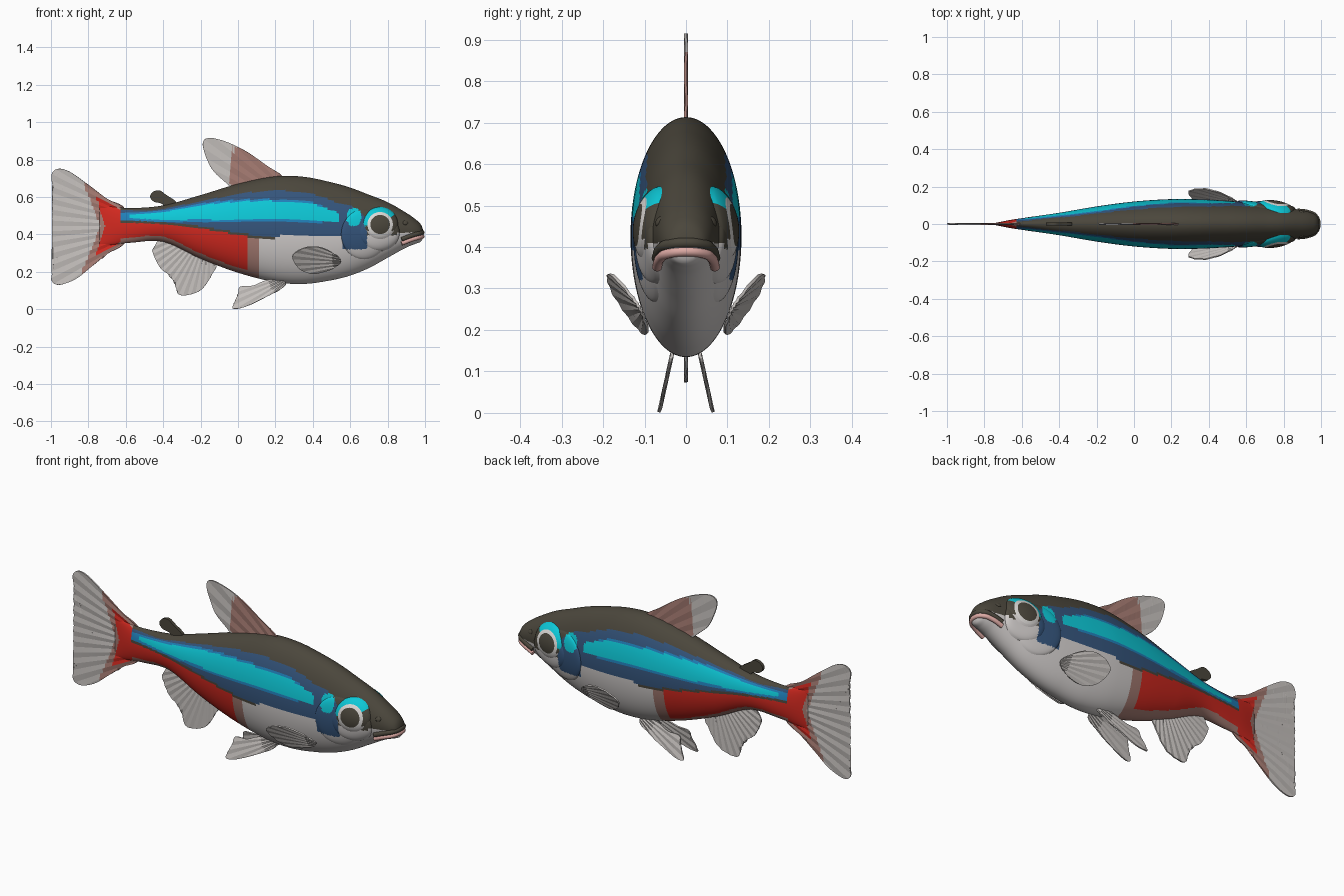
import bpy, bmesh, math
from mathutils import Vector

if "Cube" in bpy.data.objects:
    bpy.data.objects.remove(bpy.data.objects["Cube"], do_unlink=True)

PALETTE = {
    "olive brown": (.07, .062, .045), "deep blue": (.035, .09, .2), "mid blue": (.015, .22, .5),
    "cyan": (.004, .58, .68), "red": (.65, .022, .014), "dusty pink": (.38, .2, .17),
    "pale belly": (.64, .61, .6), "fin grey": (.55, .52, .5), "lip pink": (.72, .4, .37),
    "eye white": (.72, .7, .68),
}
MATERIALS = {}
for label, rgb in PALETTE.items():
    mat = bpy.data.materials.new(label)
    mat.use_nodes = True
    mat.diffuse_color = (*rgb, 1)
    mat.node_tree.nodes["Principled BSDF"].inputs["Base Color"].default_value = (*rgb, 1)
    MATERIALS[label] = mat


def key(points, x, i=1):
    """Smooth interpolation of column i of a table sorted by x."""
    n = len(points)
    if x <= points[0][0]:
        return points[0][i]
    if x >= points[-1][0]:
        return points[-1][i]
    k = next(j for j in range(n - 1) if points[j + 1][0] >= x)

    def slope(j):
        a, b = points[max(j - 1, 0)], points[min(j + 1, n - 1)]
        return (b[i] - a[i]) / (b[0] - a[0])
    a, b = points[k], points[k + 1]
    d = b[0] - a[0]
    t = (x - a[0]) / d
    return ((1 + 2 * t) * (1 - t) ** 2 * a[i] + t * (1 - t) ** 2 * d * slope(k)
            + t * t * (3 - 2 * t) * b[i] + t * t * (t - 1) * d * slope(k + 1))


def finish(name, bm, rule, smooth=True, paired=False, thickness=0):
    """Turn a bmesh into an object, colouring its faces by a rule of x and z."""
    bmesh.ops.recalc_face_normals(bm, faces=bm.faces)
    mesh = bpy.data.meshes.new(name)
    bm.to_mesh(mesh)
    bm.free()
    labels = [rule(p.center.x, p.center.z) for p in mesh.polygons]
    used = sorted(set(labels))
    for label in used:
        mesh.materials.append(MATERIALS[label])
    for p, label in zip(mesh.polygons, labels):
        p.material_index = used.index(label)
        p.use_smooth = smooth
    obj = bpy.data.objects.new(name, mesh)
    bpy.context.collection.objects.link(obj)
    if thickness:
        mod = obj.modifiers.new("Thickness", 'SOLIDIFY')
        mod.thickness, mod.offset = thickness, 0
    if paired:
        mod = obj.modifiers.new("Both sides", 'MIRROR')
        mod.use_axis = (False, True, False)
    return obj


# Body stations: x, back height, belly height, half width
BODY = [(-.74, .55, .34, .006), (-.66, .548, .345, .022), (-.58, .54, .355, .034),
        (-.4, .555, .36, .06), (-.2, .61, .27, .094), (0, .67, .195, .12), (.2, .71, .145, .133),
        (.35, .708, .135, .132), (.5, .678, .155, .124), (.6, .65, .18, .116), (.7, .612, .22, .105),
        (.8, .572, .275, .09), (.9, .515, .33, .073), (.95, .48, .35, .06), (.98, .45, .363, .042),
        (.99, .42, .385, .022)]
# Colour boundaries along the flank
BLUE_TOP = [(-.62, .53), (-.45, .53), (-.2, .577), (0, .615), (.2, .635), (.4, .615), (.58, .55)]
CYAN_TOP = [(-.58, .505), (-.4, .52), (-.2, .555), (0, .575), (.2, .577), (.4, .56), (.54, .515)]
CYAN_LOW = [(-.58, .487), (-.4, .478), (0, .48), (.2, .48), (.54, .47)]
BLUE_LOW = [(-.62, .475), (-.4, .466), (-.2, .443), (0, .41), (.1, .395), (.5, .39)]


def half_width(x, z):
    top, low, w = (key(BODY, x, i) for i in (1, 2, 3))
    return w * math.sqrt(max(0, 1 - ((2 * z - top - low) / (top - low)) ** 2))


def tail_colour(x, z):
    spread = abs(z - .445)
    if x > -.71 - .33 * spread and spread < .08 - .6 * (x + .62):
        return "red"
    return "dusty pink" if x > -.735 - .4 * spread else "fin grey"


def head_colour(x, z):
    if ((x - .62) / .04) ** 2 + ((z - .492) / .048) ** 2 < 1:
        return "cyan"
    if x < .69 and .32 < z < .56 - .8 * max(0, x - .6):
        return "deep blue"
    return "olive brown" if z > (.395 if x < .85 else .41) else "pale belly"


def body_colour(x, z):
    if x > .56:
        return head_colour(x, z)
    if x < -.63:
        return tail_colour(x, z)
    if z > key(BLUE_TOP, x):
        return "olive brown"
    low, top = key(CYAN_LOW, x), key(CYAN_TOP, x)
    if -.58 < x < .54 and low < z < top:
        return "cyan"
    if x < .45 and low - .012 < z < top + .01:
        return "mid blue"
    edge = key(BLUE_LOW, x)
    if z > edge:
        return "deep blue"
    if x < .05 and key(BODY, x, 2) + .028 < z < edge - .012:
        return "red"
    if x < .2 and z > edge - .015:
        return "olive brown"
    return "dusty pink" if x < .11 else "pale belly"


# Body: elliptical rings lofted from tail root to snout
bm = bmesh.new()
RINGS, SIDES = 280, 128
rings = []
for r in range(RINGS + 1):
    x = BODY[0][0] + (BODY[-1][0] - BODY[0][0]) * r / RINGS
    top, low, w = (key(BODY, x, i) for i in (1, 2, 3))
    turn = [math.tau * s / SIDES for s in range(SIDES)]
    rings.append([bm.verts.new((x, w * math.cos(a), (top + low + (top - low) * math.sin(a)) / 2))
                  for a in turn])
for a, b in zip(rings, rings[1:]):
    for s in range(SIDES):
        t = (s + 1) % SIDES
        bm.faces.new((a[s], a[t], b[t], b[s]))
bm.faces.new(rings[0])
bm.faces.new(rings[-1])
finish("body", bm, body_colour)


def side_plate(name, cx, cz, rx, rz, rise, blunt, rule):
    """Domed oval lying on the flank, on both sides."""
    bm = bmesh.new()
    count, sides = 24, 72
    rows = []
    for r in range(1, count + 1):
        q = r / count
        row = []
        for s in range(sides):
            a = math.tau * s / sides
            x, z = cx + rx * q * math.cos(a), cz + rz * q * math.sin(a)
            y = half_width(x, z) + rise * math.sqrt(1 - q ** blunt) - .002
            row.append(bm.verts.new((x, y, z)))
        rows.append(row)
    bm.faces.new(rows[0])
    for a, b in zip(rows, rows[1:]):
        for s in range(sides):
            t = (s + 1) % sides
            bm.faces.new((a[s], a[t], b[t], b[s]))
    finish(name, bm, rule, paired=True)


def eye_colour(x, z):
    dx, dz = x - .76, z - .453
    r = math.hypot(dx, dz)
    if r < .052:
        return "olive brown"
    if r < .067:
        return "eye white"
    if dz > .02 + .38 * dx:
        return "cyan"
    return "pale belly" if dz < -.035 else "olive brown"


# Head parts
side_plate("gill_covers", .675, .4, .125, .135, .011, 8, head_colour)
side_plate("cheeks", .755, .41, .11, .1, .018, 6, head_colour)
side_plate("eyes", .76, .453, .096, .094, .032, 2, eye_colour)
side_plate("nostrils", .895, .462, .014, .012, .007, 2, lambda x, z: "olive brown")


def lip(name, drop, radius, colour):
    half = [(.875, .07, .362), (.93, .062, .383), (.968, .044, .394)]
    path = half + [(.985, 0, .399)] + [(x, -y, z) for x, y, z in reversed(half)]
    data = bpy.data.curves.new(name, 'CURVE')
    data.dimensions, data.bevel_depth, data.use_fill_caps = '3D', radius, True
    spline = data.splines.new('BEZIER')
    spline.bezier_points.add(len(path) - 1)
    for point, (x, y, z) in zip(spline.bezier_points, path):
        point.co = (x, y, z - drop)
        point.handle_left_type = point.handle_right_type = 'AUTO'
    data.materials.append(MATERIALS[colour])
    bpy.context.collection.objects.link(bpy.data.objects.new(name, data))


lip("upper_lip", -.011, .013, "olive brown")
lip("lower_lip", .01, .012, "lip pink")


def fin(name, outline, pivot, rule, sheet=lambda x, z: 0, paired=False, pleat=.0015, thickness=.007):
    """Thin fin from a rounded outline, pleated by rays fanning from the pivot."""
    bm = bmesh.new()
    n, verts = len(outline), []
    for i in range(n):
        p0, p1, p2, p3 = (Vector(outline[(i + k) % n]) for k in (-1, 0, 1, 2))
        for t in (0, .2, .4, .6, .8):
            p = (2 * p1 + (p2 - p0) * t + (2 * p0 - 5 * p1 + 4 * p2 - p3) * t ** 2
                 + (3 * p1 - p0 - 3 * p2 + p3) * t ** 3) / 2
            verts.append(bm.verts.new((p.x, 0, p.y)))
    bmesh.ops.triangulate(bm, faces=[bm.faces.new(verts)])
    rays, (px, pz) = 60, pivot
    cuts = [((px, 0, pz), (-math.sin(a), 0, math.cos(a)))
            for a in (math.pi * k / rays for k in range(rays))]
    left, right = min(p[0] for p in outline), max(p[0] for p in outline)
    cuts += [((left + .015 * k, 0, 0), (1, 0, 0)) for k in range(1, int((right - left) / .015))]
    for co, no in cuts:
        bmesh.ops.bisect_plane(bm, geom=bm.verts[:] + bm.edges[:] + bm.faces[:],
                               dist=1e-5, plane_co=co, plane_no=no)
    for v in bm.verts:
        angle = math.atan2(v.co.z - pz, v.co.x - px)
        v.co.y = sheet(v.co.x, v.co.z) + pleat * math.cos(rays * angle)
    finish(name, bm, rule, smooth=False, paired=paired, thickness=thickness)


def grey(x, z):
    return "fin grey"


# Fins
fin("tail_fin", [(-.6, .53), (-.7, .59), (-.8, .665), (-.9, .735), (-.965, .75), (-.998, .715),
                 (-.98, .63), (-.93, .53), (-.878, .43), (-.915, .34), (-.975, .235), (-.998, .16),
                 (-.96, .13), (-.87, .16), (-.78, .23), (-.7, .295), (-.6, .365)],
    (-.45, .445), tail_colour)
fin("dorsal_fin", [(.24, .7), (.15, .77), (.05, .84), (-.05, .89), (-.14, .915), (-.185, .9),
                   (-.18, .84), (-.14, .75), (-.08, .69), (-.02, .65), (.1, .66)],
    (.45, .45), lambda x, z: "dusty pink" if x > -.04 and z < .86 else "fin grey")
fin("adipose_fin", [(-.47, .6), (-.455, .627), (-.42, .635), (-.385, .612), (-.33, .57),
                    (-.38, .54), (-.41, .565), (-.45, .575)],
    (-.3, .5), lambda x, z: "olive brown", pleat=0, thickness=.018)
fin("anal_fin", [(-.12, .25), (-.14, .185), (-.19, .11), (-.25, .08), (-.315, .078), (-.335, .13),
                 (-.365, .18), (-.415, .22), (-.455, .3), (-.45, .33), (-.4, .375), (-.25, .31)],
    (-.15, .45), grey)
fin("pelvic_fins", [(.25, .15), (.24, .115), (.12, .05), (.03, .01), (-.025, .003), (-.022, .03),
                    (0, .08), (.012, .12), (.08, .125), (.15, .155), (.21, .17)],
    (.33, .2), grey, lambda x, z: .034 + .22 * (.14 - z), True)
fin("pectoral_fins", [(.55, .25), (.53, .285), (.45, .328), (.37, .332), (.305, .303), (.292, .27),
                      (.33, .215), (.4, .19), (.49, .21)],
    (.64, .25), grey, lambda x, z: .11 - .16 * (x - .55) + .6 * (z - .25), True)
